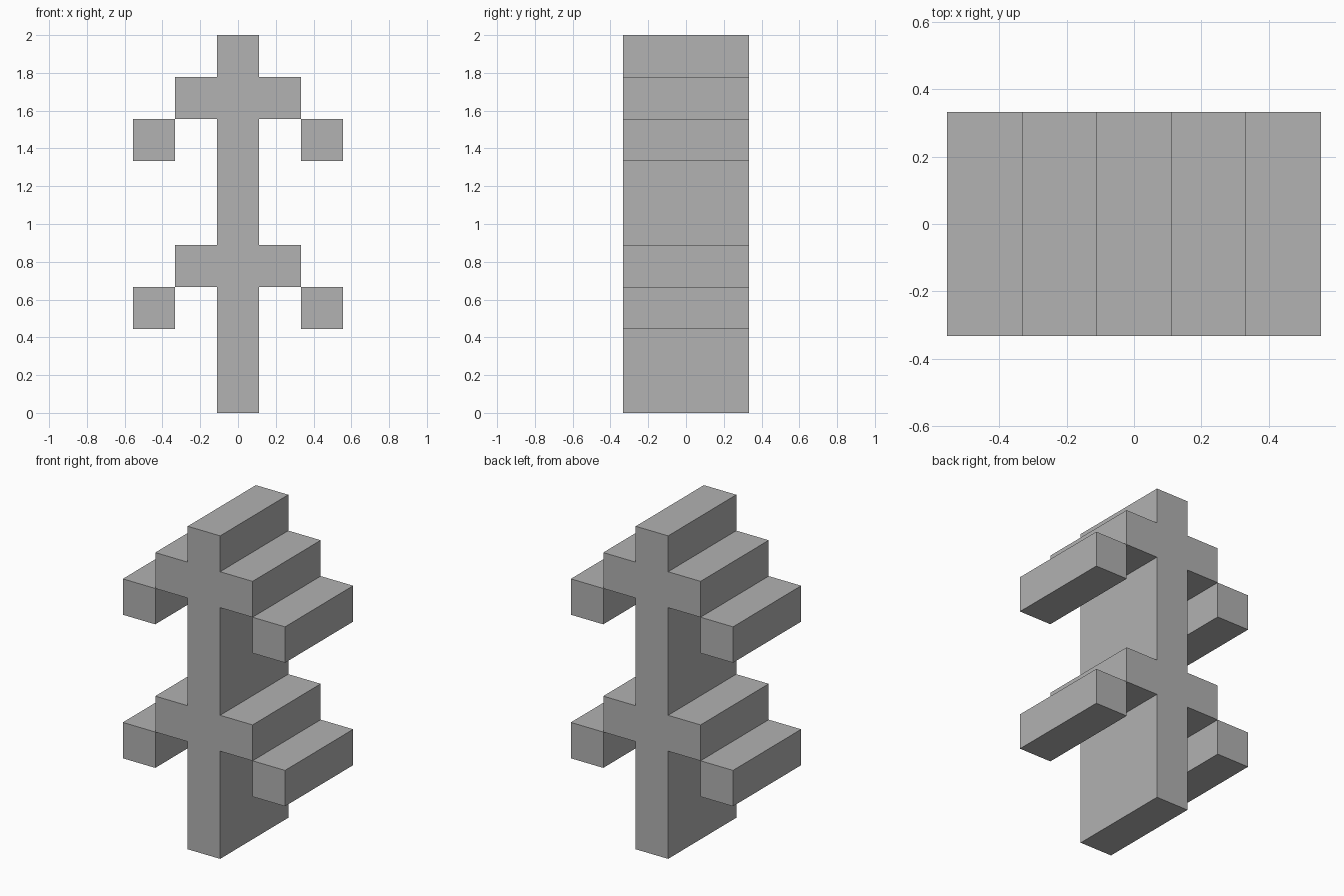
import bpy
import bmesh

cube = bpy.data.objects.get("Cube")
if cube:
    bpy.data.objects.remove(cube, do_unlink=True)

U = 2 / 9          # one square module
DEPTH = 3 * U      # front to back

grey = bpy.data.materials.new("plain grey")
grey.use_nodes = True
colour = (0.445, 0.445, 0.445, 1)
grey.diffuse_color = colour
grey.node_tree.nodes["Principled BSDF"].inputs["Base Color"].default_value = colour


def extrude_profile(name, outline):
    """Extrude an x-z outline, given in modules, along y."""
    bm = bmesh.new()
    front = bm.faces.new([bm.verts.new((x * U, -DEPTH / 2, z * U)) for x, z in outline])
    result = bmesh.ops.extrude_face_region(bm, geom=[front], use_keep_orig=True)
    moved = [v for v in result["geom"] if isinstance(v, bmesh.types.BMVert)]
    bmesh.ops.translate(bm, verts=moved, vec=(0, DEPTH, 0))
    bmesh.ops.recalc_face_normals(bm, faces=bm.faces)
    mesh = bpy.data.meshes.new(name)
    bm.to_mesh(mesh)
    bm.free()
    mesh.materials.append(grey)
    obj = bpy.data.objects.new(name, mesh)
    bpy.context.collection.objects.link(obj)


# Upright wall with two tiers of side arms
half = [(0.5, 0)]
for arm_bottom in (3, 7):
    arm_top = arm_bottom + 1
    half += [(0.5, arm_bottom), (1.5, arm_bottom), (1.5, arm_top), (0.5, arm_top)]
half.append((0.5, 9))
extrude_profile("upright_with_arms", half + [(-x, z) for x, z in reversed(half)])

# Square bars meeting the lower outer edges of the arms
for tier, z in (("lower", 2), ("upper", 6)):
    for side, x in (("left", 2), ("right", -2)):
        extrude_profile(f"{tier}_{side}_bar",
                        [(x - 0.5, z), (x + 0.5, z), (x + 0.5, z + 1), (x - 0.5, z + 1)])
